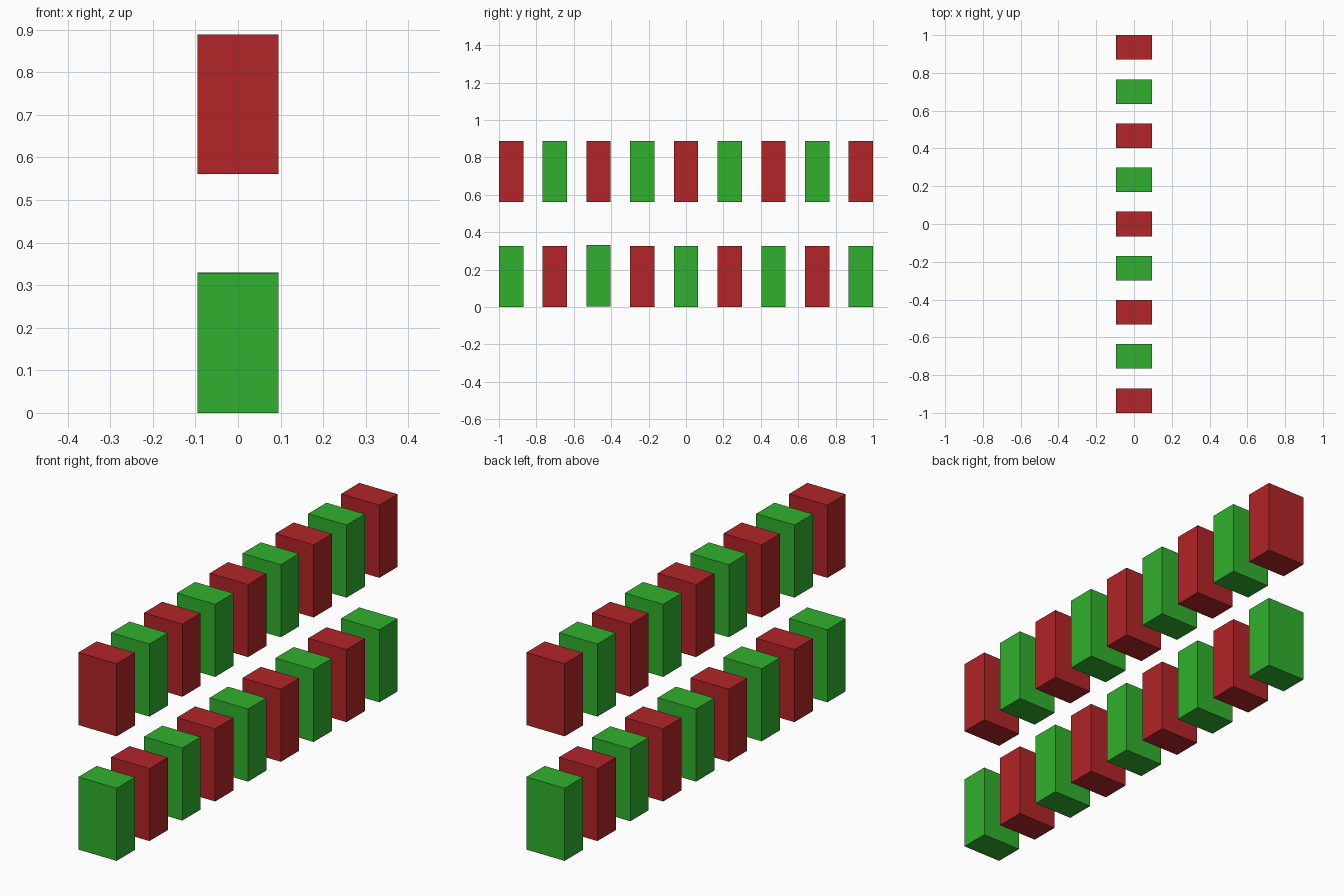
import bpy

if "Cube" in bpy.data.objects:
    bpy.data.objects.remove(bpy.data.objects["Cube"])

WIDTH, DEPTH, HEIGHT = 0.191, 0.13, 0.327
COUNT = 9
STEP = (2.0 - DEPTH) / (COUNT - 1)


def material(name, color):
    mat = bpy.data.materials.new(name)
    mat.diffuse_color = (*color, 1.0)
    mat.use_nodes = True
    mat.node_tree.nodes["Principled BSDF"].inputs["Base Color"].default_value = mat.diffuse_color
    return mat


red = material("red", (0.445, 0.018, 0.021))
green = material("green", (0.03, 0.434, 0.026))


def block(name, y, bottom, mat):
    bpy.ops.mesh.primitive_cube_add(size=1, location=(0, y, bottom + HEIGHT / 2))
    obj = bpy.context.object
    obj.name = name
    obj.scale = (WIDTH, DEPTH, HEIGHT)
    bpy.ops.object.transform_apply(location=False, rotation=False, scale=True)
    obj.data.materials.append(mat)


# Two rows of upright blocks with alternating colours
for i in range(COUNT):
    y = -1 + DEPTH / 2 + i * STEP
    even = i % 2 == 0
    lift = 0.003 if i == 2 else 0.0  # one lower block sits slightly higher
    block(f"lower_block_{i + 1}", y, lift, green if even else red)
    block(f"upper_block_{i + 1}", y, 0.561, red if even else green)
